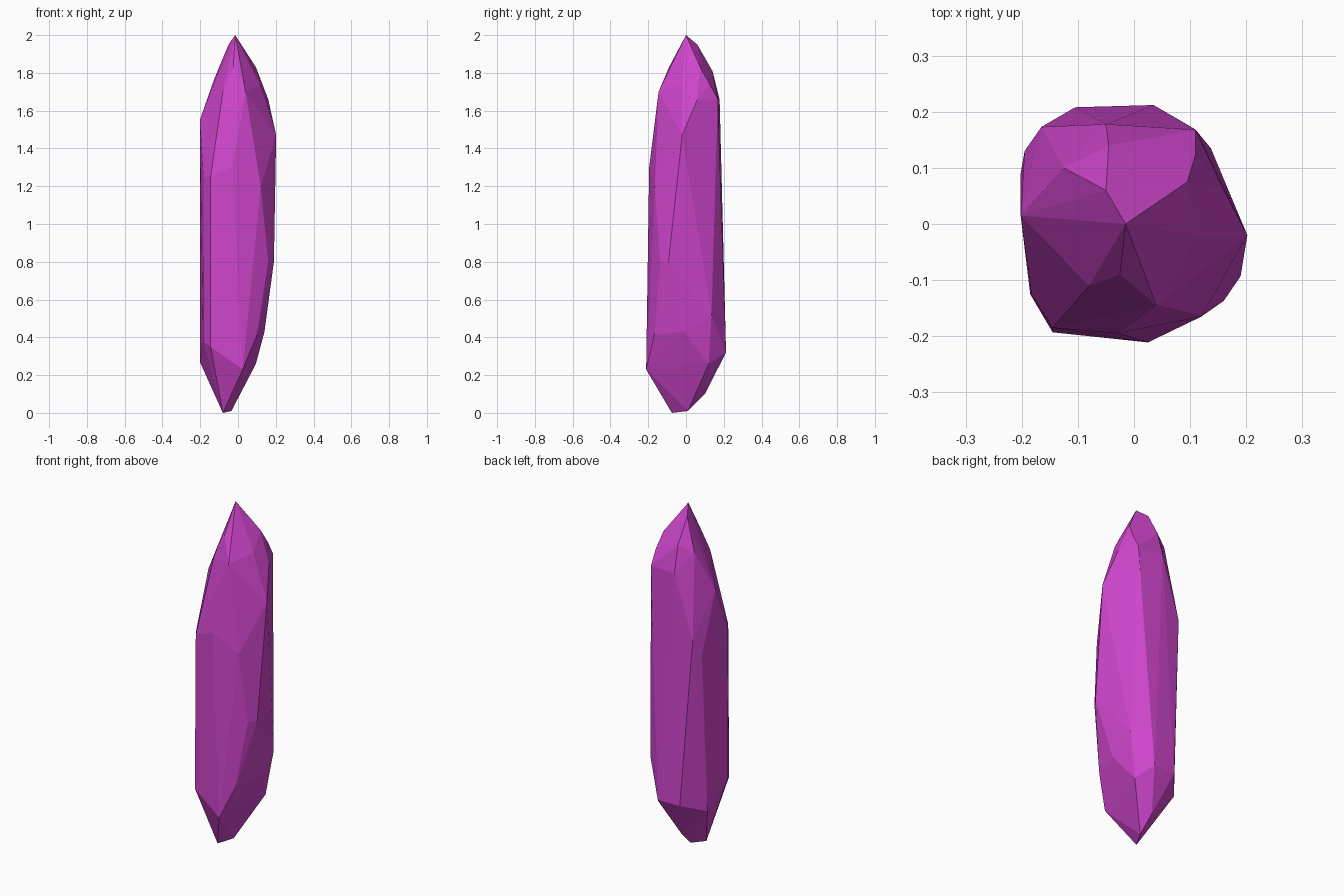
import bpy, bmesh

# Corner points of the crystal, ordered from tip to base
corners = [
    # pointed top
    (-.015, 0, 2), (-.05, .06, 1.95), (-.045, .14, 1.81), (-.125, .1, 1.77),
    (.095, .075, 1.83), (.11, .125, 1.74), (.16, .06, 1.66), (.11, .168, 1.66),
    (-.05, .178, 1.66), (-.025, -.09, 1.83), (.04, -.145, 1.7),
    (-.08, -.11, 1.7), (.115, -.02, 1.74),
    # upper shoulder
    (-.202, .015, 1.55), (.202, -.02, 1.47), (-.03, -.195, 1.3),
    (-.145, -.185, 1.25), (-.183, -.125, 1.25), (.12, -.165, 1.2),
    (-.165, .173, 1.3), (.09, .18, 1.2), (-.195, .13, 1.2),
    # lower shoulder
    (.16, -.137, .8), (.19, -.093, .8), (.1, -.168, .41), (.14, -.01, .43),
    (.137, .135, .52), (.035, .212, .32), (-.105, .208, .32),
    (-.202, .09, .27), (-.145, -.193, .35), (-.185, -.125, .38),
    (.025, -.211, .23), (.095, .12, .26),
    # narrow base
    (-.08, -.075, 0), (-.035, .01, .01), (-.04, .1, .1),
]

# Faceted shell wrapped around the corners
bm = bmesh.new()
verts = [bm.verts.new(c) for c in corners]
hull = bmesh.ops.convex_hull(bm, input=verts)
bmesh.ops.delete(bm, geom=[v for v in bm.verts if not v.link_faces], context='VERTS')
bmesh.ops.recalc_face_normals(bm, faces=bm.faces)
mesh = bpy.data.meshes.new("crystal")
bm.to_mesh(mesh)
bm.free()
crystal = bpy.data.objects.new("crystal", mesh)
bpy.context.collection.objects.link(crystal)

# Magenta colour
mat = bpy.data.materials.new("magenta_crystal")
mat.diffuse_color = (.62, .06, .6, 1)
mesh.materials.append(mat)
